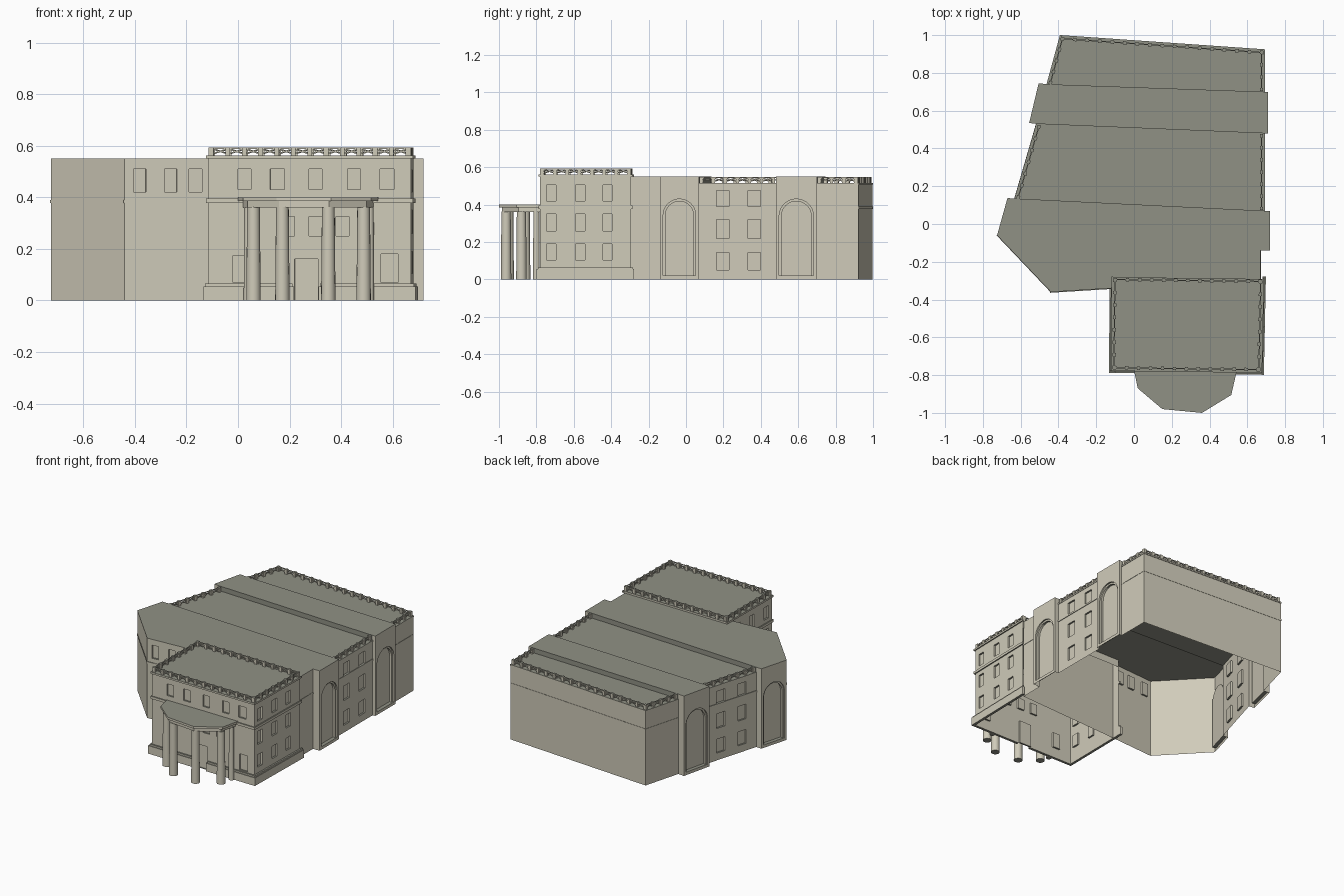
import bpy, bmesh, math
from mathutils import Vector

if "Cube" in bpy.data.objects:
    bpy.data.objects.remove(bpy.data.objects["Cube"])

def material(name, col):
    m = bpy.data.materials.new(name)
    m.diffuse_color = (*col, 1)
    m.use_nodes = True
    m.node_tree.nodes["Principled BSDF"].inputs["Base Color"].default_value = m.diffuse_color
    return m

STONE = material("stone", (.63, .60, .49))
ROOFING = material("roofing", (.28, .285, .235))

def finish(bm, name, all_roof=False):
    """Stone everywhere, roofing colour on level upper faces."""
    bmesh.ops.remove_doubles(bm, verts=bm.verts, dist=0.0002)
    bm.normal_update()
    for f in bm.faces:
        f.material_index = int(all_roof or abs(f.normal.z) > .9)
    me = bpy.data.meshes.new(name)
    bm.to_mesh(me)
    bm.free()
    me.materials.append(STONE)
    me.materials.append(ROOFING)
    ob = bpy.data.objects.new(name, me)
    bpy.context.collection.objects.link(ob)
    return ob

def face(bm, pts):
    return bm.faces.new([bm.verts.new(p) for p in pts])

def frame(p0, p1):
    a, b = Vector((*p0, 0)), Vector((*p1, 0))
    d = b - a
    L = d.length
    d.normalize()
    n = Vector((d.y, -d.x, 0))  # outward for counter-clockwise outlines
    return (lambda u, z, o=0: a + d * u + n * o + Vector((0, 0, z))), L

def recess(bm, P, outline, depth):
    """Reveals and sunken back panel for an opening outline."""
    face(bm, [P(u, z, -depth) for u, z in outline])
    for (u, z), (v, w) in zip(outline, outline[1:] + outline[:1]):
        face(bm, [P(u, z), P(u, z, -depth), P(v, w, -depth), P(v, w)])

def wall(bm, p0, p1, z0, z1, wins=(), depth=0.012):
    """Wall sheet with rectangular sunken windows (u0, u1, z0, z1)."""
    P, L = frame(p0, p1)
    us = sorted({0, L, *[w[0] for w in wins], *[w[1] for w in wins]})
    zs = sorted({z0, z1, *[w[2] for w in wins], *[w[3] for w in wins]})
    for a, b in zip(us, us[1:]):
        for c, d in zip(zs, zs[1:]):
            if not any(w[0] < (a + b) / 2 < w[1] and w[2] < (c + d) / 2 < w[3] for w in wins):
                face(bm, [P(a, c), P(b, c), P(b, d), P(a, d)])
    for a, b, c, d in wins:
        recess(bm, P, [(a, c), (b, c), (b, d), (a, d)], depth)

def arch_wall(bm, p0, p1, z1):
    """Pavilion face with a tall round-headed niche and stepped surround."""
    P, L = frame(p0, p1)
    c, r, top, base = L / 2, L / 2 - 0.018, 0.43, 0.02
    def arch(r, t):
        return [(c + r * math.cos(math.pi * i / 16), t - r + r * math.sin(math.pi * i / 16)) for i in range(17)]
    a = arch(r, top)
    face(bm, [P(*p) for p in [(0, base), (0, z1), (c, z1)] + a[8:] + [(c - r, base)]][::-1])
    face(bm, [P(*p) for p in [(L, base), (c + r, base)] + a[:9] + [(c, z1), (L, z1)]][::-1])
    face(bm, [P(0, 0), P(L, 0), P(L, base), P(0, base)])
    outer = [(c + r, base)] + a + [(c - r, base)]
    recess(bm, P, outer, 0.025)
    inner = [(c + r - .012, base)] + arch(r - .012, top - .012) + [(c - r + .012, base)]
    for i in range(len(outer) - 1):
        face(bm, [P(*q, -.01) for q in (outer[i], outer[i + 1], inner[i + 1], inner[i])])
        face(bm, [P(*inner[i], -.01), P(*inner[i + 1], -.01), P(*inner[i + 1], -.025), P(*inner[i], -.025)])

def bar(bm, P, u0, u1, za, zb, h, o0, o1):
    """Box along a wall; za/zb are the lower heights at each end."""
    s = [[P(u, z + k, o) for o, k in ((o0, 0), (o1, 0), (o1, h), (o0, h))] for u, z in ((u0, za), (u1, zb))]
    for i in range(4):
        j = (i + 1) % 4
        face(bm, [s[0][i], s[0][j], s[1][j], s[1][i]])
    face(bm, s[0][::-1])
    face(bm, s[1])

def strip(bm, p0, p1, z0, z1, out):
    P, L = frame(p0, p1)
    bar(bm, P, -out, L + out, z0, z0, z1 - z0, 0, out)

def balustrade(bm, p0, p1, z, h=0.032, inset=0.006):
    """Posts with crossed bars between them."""
    P, L = frame(p0, p1)
    n = max(2, round(L / 0.067))
    us = [0.012 + (L - 0.024) * i / n for i in range(n + 1)]
    for u in us:
        bar(bm, P, u - .009, u + .009, z, z, h, -inset - .018, -inset)
    for a, b in zip(us, us[1:]):
        o = (-inset - .012, -inset - .006)
        bar(bm, P, a, b, z + .003, z + h - .008, .005, *o)
        bar(bm, P, a, b, z + h - .008, z + .003, .005, *o)
        bar(bm, P, a, b, z + h - .006, z + h - .006, .005, *o)

ROWS = [(.05, .145), (.22, .32), (.39, .475)]
FRONT = [(.035, .083), (.155, .203), (.25, .302)]

def zone(name, pts, top, rail):
    """pts: (x, y, kind of the edge starting there)
    w plain, a arch, s side windows, f front windows, r roof step, n nothing."""
    walls, trim, rails, roof = (bmesh.new() for _ in range(4))
    for (x, y, k), (x2, y2, _) in zip(pts, pts[1:] + pts[:1]):
        p, q = (x, y), (x2, y2)
        L = math.dist(p, q)
        if k == 'n':
            continue
        if k == 'a':
            arch_wall(walls, p, q, top)
            continue
        if k == 'r':
            wall(roof, p, q, .515, top)
            continue
        wins = []
        if k == 's':
            wins = [(L * a, L * b, c, d) for a, b in ((.23, .39), (.64, .80)) for c, d in ROWS]
        if k == 'f':
            wins = [(a, b, .42, .51) for a, b in FRONT]
        wall(walls, p, q, 0, top, wins)
        if L > .1:
            strip(trim, p, q, .378, .390, .002 if k == 'w' else .004)
            if rail:
                strip(trim, p, q, top - .01, top, .003)
                balustrade(rails, p, q, top)
    face(roof, [(x, y, top) for x, y, _ in pts])
    finish(walls, name + "_walls")
    finish(trim, name + "_cornice")
    finish(roof, name + "_roof", all_roof=True)
    if rail:
        finish(rails, name + "_balustrade")
    else:
        rails.free()

# main body: four ranges from front to back
zone("south_range", [(-.44, -.36, 'f'), (-.12, -.34, 'w'), (.67, -.30, 'w'), (.67, -.14, 'w'),
                     (.72, -.14, 'a'), (.72, .07, 'w'), (.69, .07, 'r'), (-.63, .135, 'w'),
                     (-.67, .137, 'a'), (-.725, -.06, 'w')], .55, False)
zone("middle_range", [(.69, .07, 's'), (.69, .48, 'n'), (-.515, .53, 's'), (-.63, .135, 'n')], .517, True)
zone("north_pavilion", [(.69, .48, 'w'), (.71, .48, 'a'), (.71, .70, 'w'), (.69, .70, 'r'),
                        (-.46, .74, 'w'), (-.505, .745, 'a'), (-.555, .535, 'w'), (-.515, .53, 'r')], .55, False)
zone("rear_range", [(.69, .70, 'w'), (.69, .922, 'w'), (-.39, .997, 'w'), (-.46, .74, 'n')], .517, True)

# front block
A, B, C, D = (-.115, -.77), (.67, -.78), (.68, -.295), (-.11, -.285)
bm = bmesh.new()
up = [(.0, .05), (.125, .18), (.275, .325), (.425, .475), (.55, .605)]
wins = [(a + .115, b + .115, .43, .51) for a, b in up]
wins += [(a + .115, b + .115, .25, .325) for a, b in ((.17, .22), (.275, .325), (.38, .43))]
wins += [(a + .115, b + .115, c, d) for a, b, c, d in ((-.02, .035, .07, .175), (.22, .31, 0, .16), (.555, .62, .07, .18))]
wall(bm, A, B, 0, .56, wins)
side = [(.035, .085), (.19, .24), (.335, .385)]
rows = [(.105, .19), (.26, .35), (.42, .505)]
wall(bm, B, C, 0, .56, [(a, b, c, d) for a, b in side for c, d in rows])
LD = math.dist(D, A)
wall(bm, D, A, 0, .56, [(LD - b, LD - a, c, d) for a, b in side for c, d in rows])
wall(bm, C, D, .5, .56)
face(bm, [(*p, .56) for p in (A, B, C, D)])
finish(bm, "front_block_walls")

trim, rails, plinth = bmesh.new(), bmesh.new(), bmesh.new()
for p, q in ((A, B), (B, C), (C, D), (D, A)):
    strip(trim, p, q, .55, .562, .004 if p == C else .008)
    balustrade(rails, p, q, .562, inset=.0)
    if p != C:
        strip(trim, p, q, .378, .395, .008)
for p, q in ((A, (.20, -.774)), ((.33, -.776), B), (B, C), (D, A)):
    strip(plinth, p, q, 0, .055, .018)
    strip(plinth, p, q, .055, .065, .012)
finish(trim, "front_block_cornice")
finish(rails, "front_block_balustrade")
finish(plinth, "front_block_plinth")

# portico roof
ROOF = [(0, -.775), (.02, -.87), (.15, -.98), (.36, -1.0), (.515, -.905), (.545, -.775)]
bm = bmesh.new()
for s, z0, z1 in ((1, .385, .40), (.93, .36, .385)):
    pts = [(.27 + (x - .27) * s, -.775 + (y + .775) * s) for x, y in ROOF]
    face(bm, [(*p, z0) for p in pts[::-1]])
    face(bm, [(*p, z1) for p in pts])
    for p, q in zip(pts, pts[1:] + pts[:1]):
        face(bm, [(*p, z0), (*q, z0), (*q, z1), (*p, z1)])
finish(bm, "portico_roof")

# portico columns
for i, (x, y) in enumerate([(.06, -.86), (.172, -.948), (.35, -.962), (.487, -.88), (.04, -.80), (.51, -.80)]):
    r = .028 if i < 4 else .018
    bm = bmesh.new()
    bmesh.ops.create_cone(bm, cap_ends=True, segments=16, radius1=r, radius2=r * .88, depth=.362)
    bmesh.ops.translate(bm, verts=bm.verts, vec=(x, y, .181))
    for f in bm.faces:
        f.smooth = len(f.verts) == 4
    finish(bm, f"portico_column_{i + 1}")
